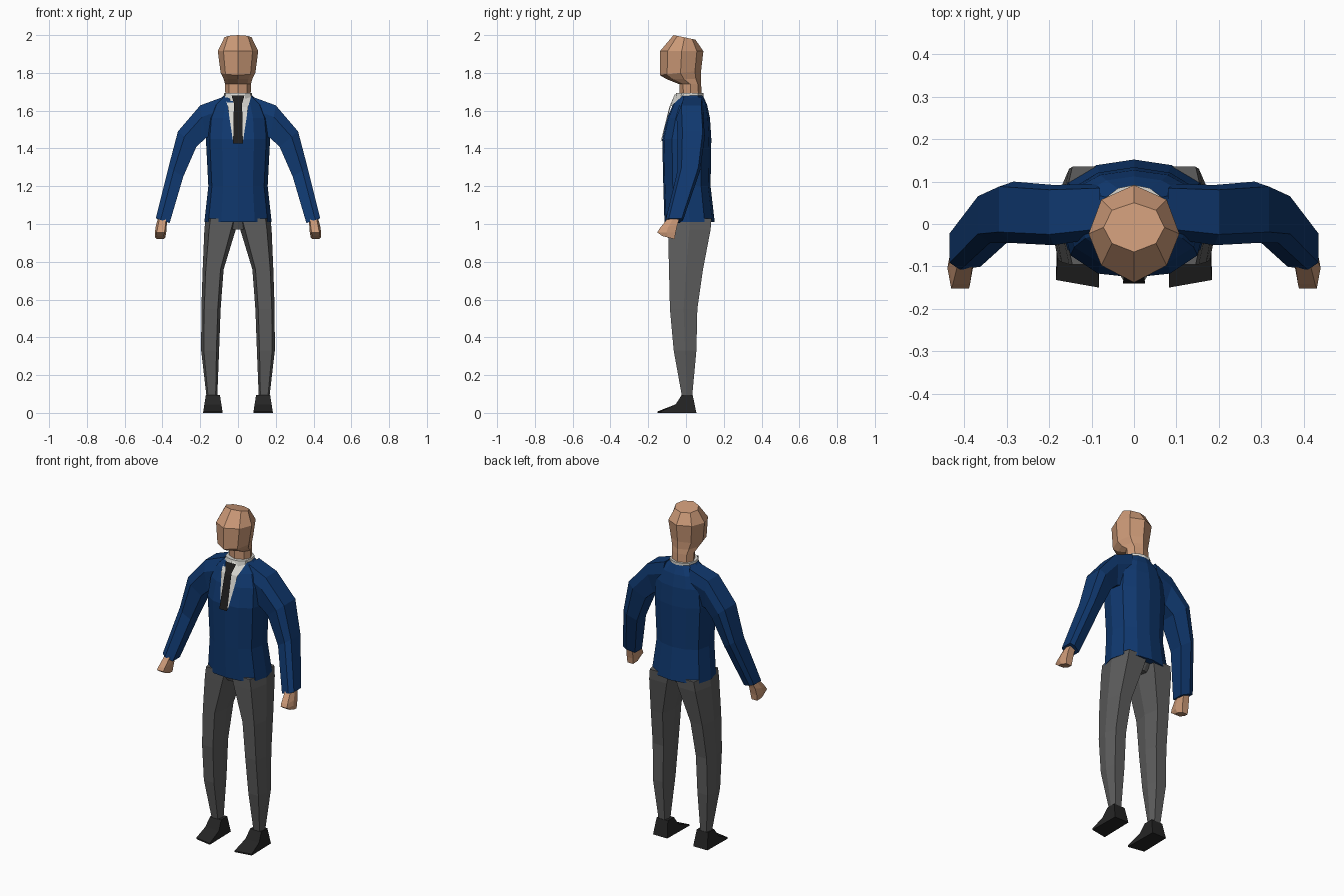
import bpy, bmesh

if "Cube" in bpy.data.objects:
    bpy.data.objects.remove(bpy.data.objects["Cube"])


def material(name, rgb):
    m = bpy.data.materials.new(name)
    m.diffuse_color = (*rgb, 1)
    m.use_nodes = True
    m.node_tree.nodes["Principled BSDF"].inputs["Base Color"].default_value = m.diffuse_color
    return m


NAVY = material("navy cloth", (0.005, 0.04, 0.16))
GREY = material("grey cloth", (0.11, 0.11, 0.11))
SKIN = material("skin", (0.60, 0.32, 0.185))
WHITE = material("white cloth", (0.70, 0.69, 0.65))
BLACK = material("black tie", (0.014, 0.013, 0.013))
LEATHER = material("dark leather", (0.018, 0.018, 0.018))


def finish(name, bm, mat, mirror):
    bmesh.ops.recalc_face_normals(bm, faces=bm.faces)
    me = bpy.data.meshes.new(name)
    bm.to_mesh(me)
    bm.free()
    me.materials.append(mat)
    ob = bpy.data.objects.new(name, me)
    bpy.context.collection.objects.link(ob)
    if mirror:
        ob.modifiers.new("Mirror", 'MIRROR').use_mirror_merge = False
    return ob


def loft(name, rings, mat, mirror=False, closed=True):
    """Skin a list of point rings; closed rings get end caps."""
    bm = bmesh.new()
    vs = [[bm.verts.new(p) for p in r] for r in rings]
    n = len(vs[0])
    for a, b in zip(vs, vs[1:]):
        for i in range(n if closed else n - 1):
            j = (i + 1) % n
            bm.faces.new((a[i], a[j], b[j], b[i]))
    if closed:
        bm.faces.new(vs[0])
        bm.faces.new(vs[-1])
    return finish(name, bm, mat, mirror)


def symmetric(half):
    return half + [(-u, v) for u, v in reversed(half[1:-1])]


# cross-sections in unit coordinates, front is v = -1
BODY = symmetric([(0, -1), (.5, -.93), (.88, -.6), (1, 0), (.88, .6), (.5, .9), (0, 1)])
HEAD = symmetric([(0, -1), (.72, -.65), (1, 0), (.72, .7), (0, 1)])
LIMB = [(-.7, -1), (.7, -1), (1, 0), (.7, 1), (-.7, 1), (-1, 0)]


def section(shape, z, x0, x1, y0, y1, tilt=0):
    return [((x0 + x1) / 2 + u * (x1 - x0) / 2,
             (y0 + y1) / 2 + v * (y1 - y0) / 2, z + tilt * v) for u, v in shape]


def body(name, shape, rows, mat):
    return loft(name, [section(shape, z, -w, w, *r) for z, w, *r in rows], mat)


# head and neck: z, half width, front, back, tilt
body("head", HEAD, [
    (1.66, .067, -.035, .085), (1.74, .068, -.035, .08), (1.768, .076, -.105, .08),
    (1.80, .092, -.138, .08, .012), (1.915, .107, -.138, .092),
    (1.988, .072, -.066, .05, -.012)], SKIN)

# jacket body
body("jacket_body", BODY, [
    (1.01, .178, -.114, .152), (1.20, .157, -.120, .130), (1.45, .170, -.126, .134),
    (1.56, .160, -.100, .127), (1.63, .130, -.070, .112), (1.68, .075, -.045, .09)], NAVY)

# shirt collar
body("shirt_collar", BODY, [(1.65, .078, -.062, .09), (1.693, .074, -.052, .092)], WHITE)

# shirt front: z, half width, centre y, edge y
loft("shirt_front", [[(-w, ye, z), (0, yc, z), (w, ye, z)] for z, w, yc, ye in [
    (1.685, .072, -.060, -.012), (1.62, .054, -.088, -.082), (1.435, .026, -.134, -.132)]],
    WHITE, closed=False)

# tie: z, half width, y
loft("tie", [[(-w, y, z), (w, y, z)] for z, w, y in [
    (1.68, .034, -.068), (1.635, .021, -.088), (1.62, .022, -.095), (1.425, .026, -.140)]],
    BLACK, closed=False)

# sleeves: outer and inner points in x/z, front, back
sleeve = []
for ox, oz, ix, iz, yf, yb in [
        (.08, 1.672, .11, 1.47, -.035, .095), (.20, 1.628, .17, 1.455, -.05, .092),
        (.318, 1.49, .22, 1.41, -.045, .10), (.368, 1.30, .29, 1.25, -.045, .075),
        (.435, 1.03, .362, 1.005, -.108, -.015)]:
    d = yb - yf
    sleeve.append([(ox + (ix - ox) * t, yf + d * s, oz + (iz - oz) * t) for t, s in
                   [(0, .18), (0, .92), (.35, 1), (1, .8), (1, .08), (.35, 0)]])
loft("sleeve", sleeve, NAVY, mirror=True)

# hands
loft("hand", [section(LIMB, *r) for r in [
    (1.045, .372, .42, -.085, -.03), (.985, .378, .436, -.142, -.045, .012),
    (.955, .38, .44, -.152, -.055), (.928, .385, .438, -.125, -.06, -.008)]],
    SKIN, mirror=True)

# trousers
loft("trouser_leg", [section(LIMB, *r) for r in [
    (1.03, -.005, .172, -.095, .135), (.97, .012, .178, -.095, .13),
    (.76, .076, .187, -.09, .09), (.55, .092, .194, -.085, .06),
    (.33, .10, .195, -.065, .055), (.08, .11, .166, -.02, .032)]], GREY, mirror=True)
body("trouser_seat", BODY, [(.972, .05, -.07, .085), (1.03, .15, -.09, .125)], GREY)

# shoes: side profile (y, z, sideways inset), swept from inner to outer side
PROFILE = [(-.15, 0, 0), (-.15, .008, 0), (-.055, .045, .006),
           (-.022, .096, .014), (.035, .096, .014), (.055, 0, .004)]


def shoe_side(x, sign, toe):
    return [(x + sign * inset, y + (toe if y < -.1 else 0), z) for y, z, inset in PROFILE]


loft("shoe", [shoe_side(.082, 1, 0), shoe_side(.184, -1, .018)], LEATHER, mirror=True)
